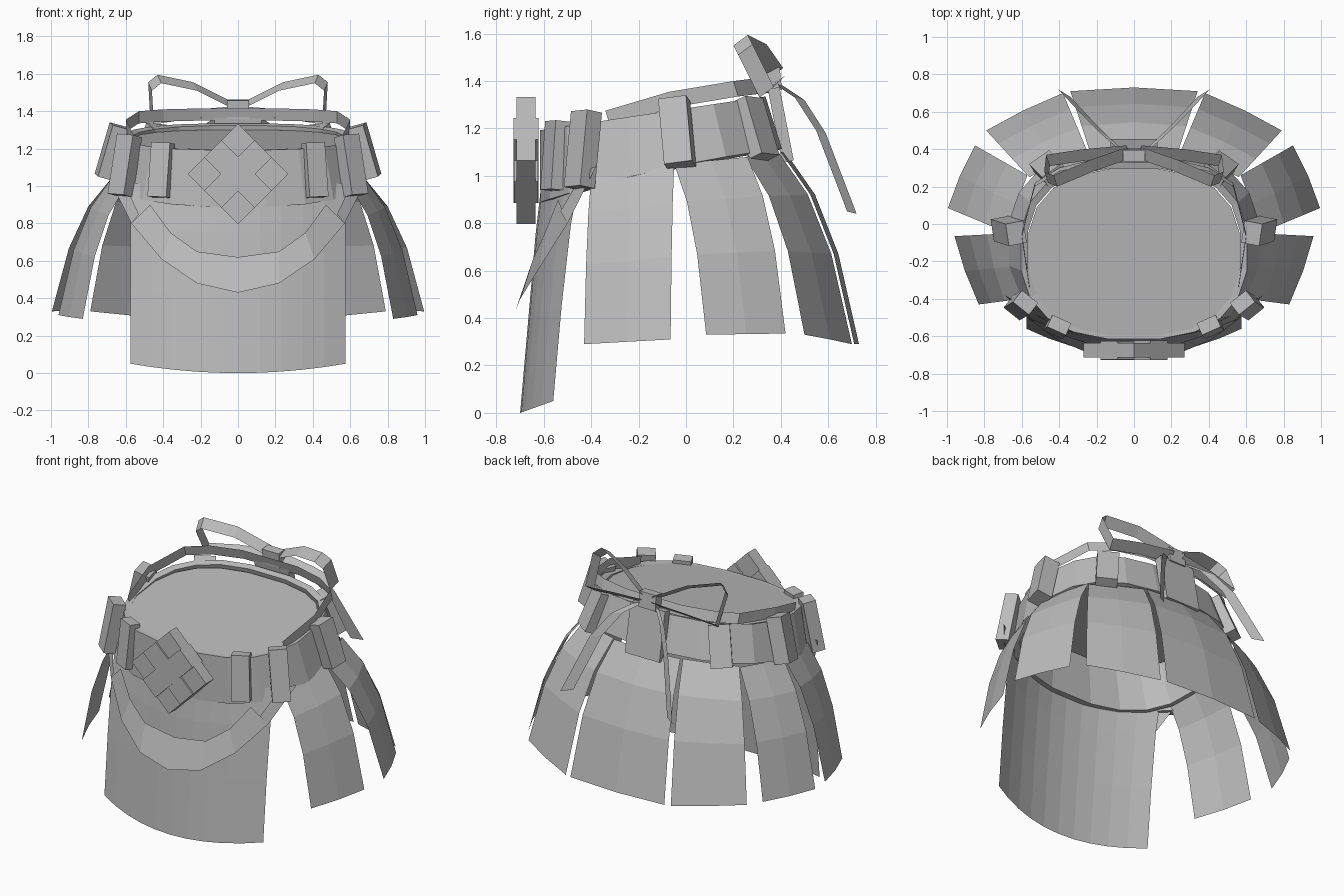
import bpy, bmesh, math
from mathutils import Vector, Matrix

if "Cube" in bpy.data.objects:
    bpy.data.objects.remove(bpy.data.objects["Cube"], do_unlink=True)

grey = bpy.data.materials.new("plain_grey")
grey.use_nodes = True
grey.diffuse_color = (0.5, 0.5, 0.5, 1)
grey.node_tree.nodes["Principled BSDF"].inputs["Base Color"].default_value = (0.5, 0.5, 0.5, 1)


def finish(name, bm):
    mesh = bpy.data.meshes.new(name)
    bm.to_mesh(mesh)
    bm.free()
    mesh.materials.append(grey)
    obj = bpy.data.objects.new(name, mesh)
    bpy.context.collection.objects.link(obj)
    return obj


def sheet(name, rows, closed=False, thick=0):
    """Surface through rows of points."""
    bm = bmesh.new()
    grid = [[bm.verts.new(p) for p in row] for row in rows]
    n = len(rows[0])
    for a, b in zip(grid, grid[1:]):
        for i in range(n if closed else n - 1):
            j = (i + 1) % n
            bm.faces.new((a[i], a[j], b[j], b[i]))
    bmesh.ops.recalc_face_normals(bm, faces=bm.faces)
    obj = finish(name, bm)
    if thick:
        mod = obj.modifiers.new("thickness", "SOLIDIFY")
        mod.thickness = thick
        mod.offset = -1
    return obj


def ribbon(name, points, offset):
    points = [Vector(p) for p in points]
    return sheet(name, [points, [p + Vector(offset) for p in points]])


def bar(name, top, bottom, out, width, depth):
    """Box running from top to bottom, facing the out direction."""
    top, bottom = Vector(top), Vector(bottom)
    axis = (top - bottom).normalized()
    side = axis.cross(Vector(out)).normalized()
    turn = Matrix((side, side.cross(axis), axis)).transposed().to_4x4()
    size = Matrix.Diagonal((width, depth, (top - bottom).length, 1))
    bm = bmesh.new()
    bmesh.ops.create_cube(bm, size=1, matrix=Matrix.Translation((top + bottom) / 2) @ turn @ size)
    return finish(name, bm)


def flip(p, s):
    return Vector((p[0] * s, p[1], p[2]))


def power(v):
    return math.copysign(abs(v) ** 0.8, v)


def ring(a, b, cy, height, n=20):
    pts = []
    for i in range(n):
        t = math.tau * (i + 0.5) / n
        y = cy + b * power(math.sin(t))
        pts.append(Vector((a * power(math.cos(t)), y, height(y))))
    return pts


# Belt, tilted up toward the back, with the closing disc inside it
top_z = lambda y: 1.285 + 0.15 * y
low_z = lambda y: 1.05 + 0.2 * y - 0.1 * y * y
sheet("belt", [ring(0.61, 0.48, -0.14, top_z), ring(0.675, 0.515, -0.105, low_z)], True, 0.04)
bm = bmesh.new()
bm.faces.new([bm.verts.new(p) for p in ring(0.57, 0.45, -0.15, lambda y: 1.265 + 0.12 * y)])
finish("waist_disc", bm)

# Belt loops
loops = {
    "front_inner_loop": ((0.40, -0.54, 1.23), (0.42, -0.56, 0.94), (0.45, -1, 0), 0.11, 0.07),
    "front_outer_loop": ((0.58, -0.42, 1.27), (0.63, -0.45, 0.95), (0.8, -1, 0), 0.11, 0.08),
    "side_loop": ((0.63, -0.05, 1.32), (0.71, -0.025, 1.045), (1, -0.15, 0), 0.12, 0.10),
    "back_loop": ((0.42, 0.26, 1.32), (0.49, 0.33, 1.08), (0.7, 1, 0), 0.13, 0.07),
}
for name, (top, low, out, w, d) in loops.items():
    for s, tag in ((1, "left_"), (-1, "right_")):
        bar(tag + name, flip(top, s), flip(low, s), flip(out, s), w, d)
bar("back_center_loop", (0, 0.37, 1.37), (0, 0.43, 1.06), (0, 1, 0), 0.25, 0.05)

# Diamond buckle with two crossing bars
c = Vector((0, -0.675, 1.065))
for name, s, w, d in (("buckle_plate", 1, 0.38, 0.08), ("buckle_bar_a", 1, 0.13, 0.105),
                      ("buckle_bar_b", -1, 0.13, 0.10)):
    arm = Vector((s, 0, 1)).normalized() * 0.19
    bar(name, c + arm, c - arm, (0, -1, 0), w, d)

# Front apron
cols = [i / 5 - 1 for i in range(11)]
apron = []
for z, front, bend in ((0.97, -0.61, 0.17), (0.75, -0.635, 0.15), (0.4, -0.665, 0.14), (0, -0.70, 0.14)):
    apron.append([(0.575 * u, front + bend * u * u, z + 0.05 * u * u) for u in cols])
sheet("front_apron", apron)

# Draped band over the apron, with a strap up to the belt at each end
upper = [(0, -0.655, 0.62), (0.22, -0.645, 0.65), (0.36, -0.60, 0.75), (0.47, -0.54, 0.90)]
lower = [(0, -0.72, 0.43), (0.22, -0.70, 0.48), (0.41, -0.62, 0.61), (0.57, -0.50, 0.80)]
mirrored = lambda pts: [flip(p, -1) for p in pts[:0:-1]] + [Vector(p) for p in pts]
sheet("draped_band", [mirrored(upper), mirrored(lower)])
for s, tag in ((1, "left"), (-1, "right")):
    sheet(tag + "_drape_strap", [[flip(p, s) for p in ((0.53, -0.53, 0.85), (0.61, -0.43, 1.02))],
                                 [flip(p, s) for p in ((0.57, -0.50, 0.80), (0.69, -0.38, 1.04))]])


def flap(name, top, low, s=1, bulge=0.0):
    """Hanging cloth panel that curves outward, then down."""
    rows = []
    for f, h in ((0, 0), (0.4, 0.22), (0.72, 0.53), (1, 1)):
        row = []
        for k in (0, 0.5, 1):
            a = Vector(top[0]).lerp(Vector(top[1]), k)
            b = Vector(low[0]).lerp(Vector(low[1]), k)
            p = a.lerp(b, f)
            p.z = a.z + (b.z - a.z) * h
            if k == 0.5:
                p += Vector((p.x, p.y, 0)).normalized() * bulge
            row.append(flip(p, s))
        rows.append(row)
    sheet(name, rows)


# Skirt flaps
for s, tag in ((1, "left_"), (-1, "right_")):
    flap(tag + "front_flap", ((0.60, -0.40, 1.0), (0.67, -0.05, 1.05)),
         ((0.83, -0.43, 0.29), (0.96, -0.065, 0.31)), s, 0.01)
    flap(tag + "side_flap", ((0.67, -0.05, 1.05), (0.57, 0.26, 1.08)),
         ((0.995, 0.085, 0.33), (0.85, 0.42, 0.335)), s, 0.01)
    flap(tag + "rear_flap", ((0.56, 0.25, 1.08), (0.25, 0.39, 1.1)),
         ((0.79, 0.50, 0.33), (0.38, 0.70, 0.29)), s, 0.01)
flap("back_flap", ((-0.24, 0.40, 1.1), (0.24, 0.40, 1.1)),
     ((-0.34, 0.71, 0.29), (0.34, 0.71, 0.29)), 1, 0.02)

# Sash ribbon rising around the back, with bow loops and tails
sash = [(0, 0.35, 1.35), (0.2, 0.35, 1.35), (0.40, 0.30, 1.345), (0.53, 0.22, 1.335),
        (0.60, -0.05, 1.29), (0.56, -0.32, 1.21)]
ribbon("sash", mirrored(sash), (-0.0, -0.02, 0.065))
loop = [(0.02, 0.35, 1.41), (0.22, 0.28, 1.51), (0.41, 0.20, 1.55), (0.46, 0.22, 1.51),
        (0.45, 0.31, 1.33), (0.25, 0.34, 1.36), (0.02, 0.36, 1.38)]
tail = [(0.03, 0.37, 1.39), (0.13, 0.46, 1.33), (0.22, 0.55, 1.19), (0.34, 0.68, 0.85)]
for s, tag in ((1, "left_"), (-1, "right_")):
    ribbon(tag + "bow_loop", [flip(p, s) for p in loop], (0.02 * s, 0.06, 0.045))
    ribbon(tag + "bow_tail", [flip(p, s) for p in tail], (0.065 * s, 0.04, -0.01))
bar("bow_knot", (0, 0.365, 1.46), (0, 0.375, 1.36), (0, 1, 0), 0.12, 0.06)
